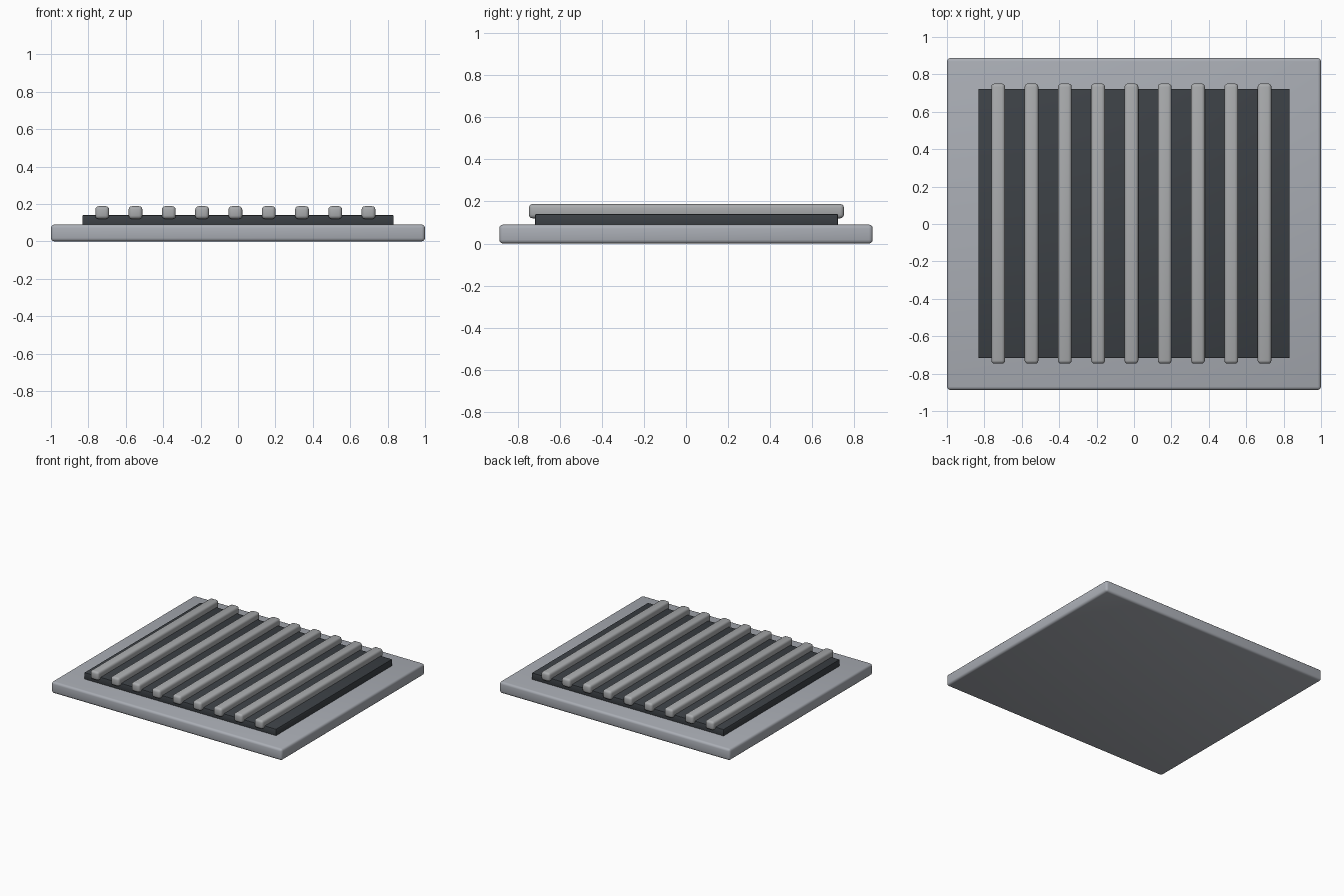
import bpy
import math

cube = bpy.data.objects.get("Cube")
if cube:
    bpy.data.objects.remove(cube, do_unlink=True)


def make_material(name, rgb):
    mat = bpy.data.materials.new(name)
    mat.use_nodes = True
    color = (*rgb, 1.0)
    mat.diffuse_color = color
    mat.node_tree.nodes["Principled BSDF"].inputs["Base Color"].default_value = color
    return mat


def rounded_box(name, size, center, bevel, segments, mat):
    bpy.ops.mesh.primitive_cube_add(size=1, location=center)
    obj = bpy.context.object
    obj.name = name
    obj.scale = size
    bpy.ops.object.transform_apply(location=False, rotation=False, scale=True)
    mod = obj.modifiers.new("Rounded edges", "BEVEL")
    mod.width = bevel
    mod.segments = segments
    bpy.ops.object.modifier_apply(modifier=mod.name)
    bpy.ops.object.shade_smooth_by_angle(angle=math.radians(40))
    obj.data.materials.append(mat)
    return obj


frame_grey = make_material("frame grey", (0.40, 0.42, 0.46))
bar_grey = make_material("bar grey", (0.40, 0.41, 0.42))
dark_grey = make_material("dark recess", (0.045, 0.052, 0.06))

# Base frame and dark backing panel
rounded_box("base_frame", (2.0, 1.775, 0.09), (0, 0, 0.045), 0.018, 3, frame_grey)
rounded_box("dark_panel", (1.664, 1.44, 0.06), (0, 0.003, 0.111), 0.006, 2, dark_grey)

# Row of parallel grate bars
BAR_COUNT = 9
SPACING = 0.178
for i in range(BAR_COUNT):
    x = -0.726 + i * SPACING
    rounded_box(f"grate_bar_{i + 1}", (0.074, 1.498, 0.068), (x, 0.002, 0.154),
                0.018, 3, bar_grey)
